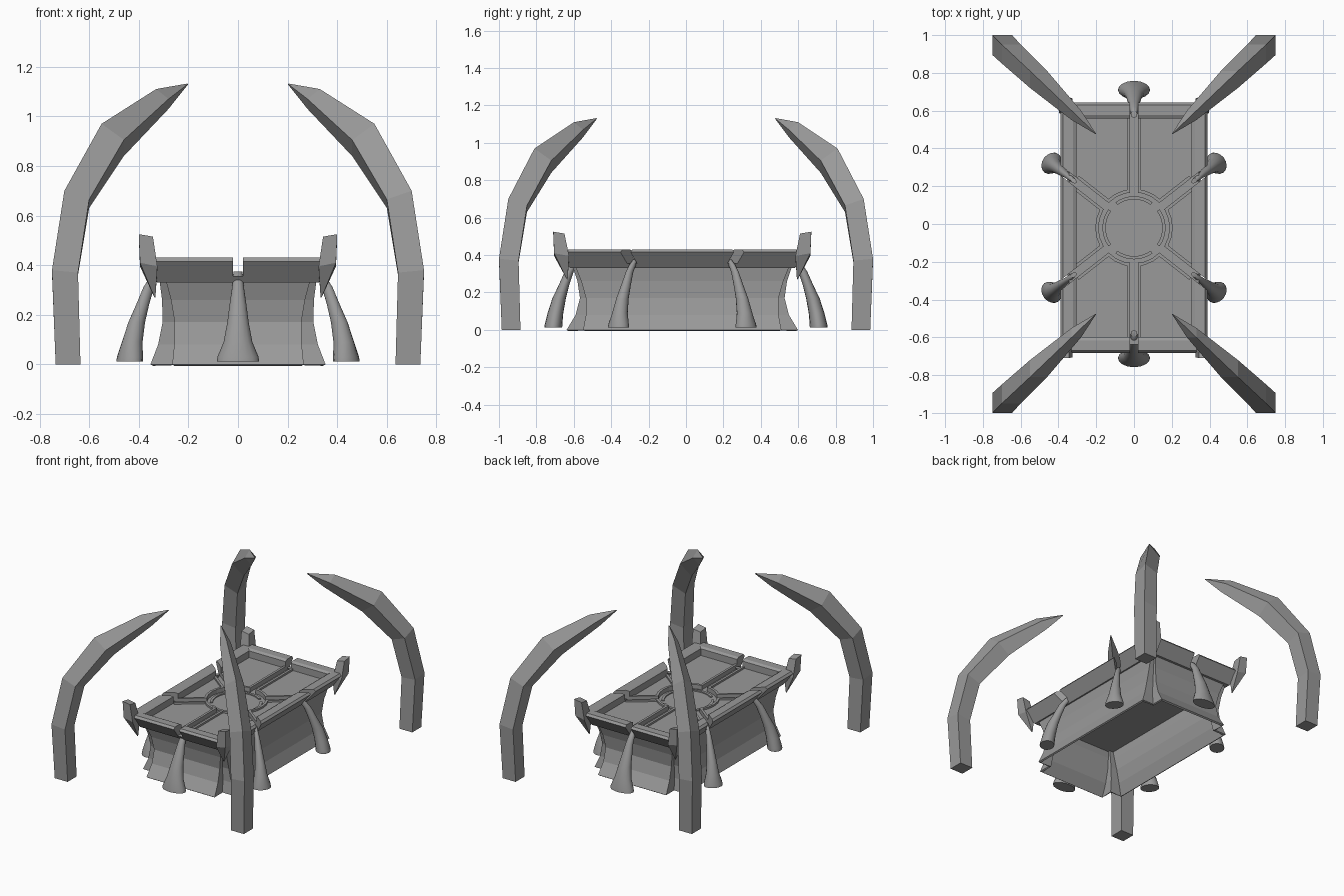
import bpy, bmesh, math
from mathutils import Vector, Matrix

old = bpy.data.objects.get("Cube")
if old:
    bpy.data.objects.remove(old, do_unlink=True)

stone = bpy.data.materials.new("grey_stone")
stone.use_nodes = True
GREY = (0.32, 0.32, 0.32, 1)
stone.diffuse_color = GREY
stone.node_tree.nodes["Principled BSDF"].inputs["Base Color"].default_value = GREY

CY = -0.02            # table centre along y
CHANNEL = math.radians(38)
ANGLES = (math.pi / 2, CHANNEL, math.pi - CHANNEL)


def finish(name, bm):
    bmesh.ops.recalc_face_normals(bm, faces=bm.faces)
    mesh = bpy.data.meshes.new(name)
    bm.to_mesh(mesh)
    bm.free()
    mesh.materials.append(stone)
    ob = bpy.data.objects.new(name, mesh)
    bpy.context.collection.objects.link(ob)
    return ob


def loft(name, rings, cap_start=True, cap_end=True):
    """Skin a list of equal-length point rings."""
    bm = bmesh.new()
    loops = [[bm.verts.new(p) for p in ring] for ring in rings]
    n = len(loops[0])
    for a, b in zip(loops, loops[1:]):
        for i in range(n):
            j = (i + 1) % n
            bm.faces.new((a[i], a[j], b[j], b[i]))
    if cap_start:
        bm.faces.new(loops[0][::-1])
    if cap_end:
        bm.faces.new(loops[-1])
    return finish(name, bm)


def bar(name, angle, width, z0, z1, length):
    bm = bmesh.new()
    m = (Matrix.Translation((0, CY, (z0 + z1) / 2)) @ Matrix.Rotation(angle, 4, 'Z')
         @ Matrix.Diagonal((length, width, z1 - z0, 1)))
    bmesh.ops.create_cube(bm, size=1, matrix=m)
    return finish(name, bm)


def disc(name, radius, z0, z1):
    bm = bmesh.new()
    bmesh.ops.create_cone(bm, cap_ends=True, segments=24, radius1=radius, radius2=radius,
                          depth=z1 - z0, matrix=Matrix.Translation((0, CY, (z0 + z1) / 2)))
    return finish(name, bm)


def corner_column(name, sections, sx, sy, cy=0):
    """Square column leaning along a diagonal: outer corner, inner corner per section."""
    rings = []
    for (ox, oy, oz), (ix, iy, iz) in sections:
        mid = (oz + iz) / 2
        pts = ((ox, oy, oz), (ix, oy, mid), (ix, iy, iz), (ox, iy, mid))
        rings.append([(sx * x, sy * y + cy, z) for x, y, z in pts])
    return loft(name, rings)


# Curved tusks and corner horns
TUSK = (((0.735, 0.985, 0), (0.635, 0.885, 0)),
        ((0.75, 1.0, 0.38), (0.645, 0.895, 0.36)),
        ((0.70, 0.95, 0.70), (0.60, 0.85, 0.63)),
        ((0.55, 0.81, 0.97), (0.46, 0.72, 0.84)),
        ((0.33, 0.60, 1.11), (0.28, 0.55, 1.03)),
        ((0.205, 0.48, 1.132), (0.202, 0.477, 1.128)))
HORN = (((0.337, 0.617, 0.27), (0.333, 0.613, 0.27)),
        ((0.395, 0.685, 0.41), (0.325, 0.605, 0.38)),
        ((0.40, 0.69, 0.525), (0.343, 0.63, 0.505)))
for sx, side in ((1, "left"), (-1, "right")):
    for sy, end in ((-1, "front"), (1, "back")):
        corner_column(f"tusk_{end}_{side}", TUSK, sx, sy)
        corner_column(f"corner_horn_{end}_{side}", HORN, sx, sy, CY)


# Flared hollow body with notched corners
def notched(hx, hy, nx, ny, z):
    quad = [(hx, ny), (nx, ny), (nx, hy)]
    ring = []
    for sx, sy, step in ((1, 1, 1), (-1, 1, -1), (-1, -1, 1), (1, -1, -1)):
        ring += [(sx * x, sy * y + CY, z) for x, y in quad[::step]]
    return ring


body = loft("body_walls", [notched(*r) for r in (
    (0.353, 0.618, 0.265, 0.53, 0), (0.322, 0.57, 0.257, 0.515, 0.08),
    (0.304, 0.547, 0.255, 0.515, 0.17), (0.306, 0.56, 0.27, 0.54, 0.26),
    (0.316, 0.585, 0.29, 0.57, 0.335))], False, False)
wall = body.modifiers.new("thickness", 'SOLIDIFY')
wall.thickness = 0.015
wall.offset = -1

# Table tray with an outward-leaning rim
tray = loft("table_tray", [
    [(sx * hx, sy * hy + CY, z) for sx, sy in ((1, 1), (-1, 1), (-1, -1), (1, -1))]
    for hx, hy, z in ((0.325, 0.60, 0.33), (0.388, 0.662, 0.415), (0.376, 0.65, 0.43),
                      (0.322, 0.596, 0.43), (0.304, 0.578, 0.42), (0.304, 0.578, 0.373))])

# Raised lips beside the channels and around the hub
targets = [tray, disc("hub_lip", 0.205, 0.36, 0.386)]
for k, angle in enumerate(ANGLES):
    targets.append(bar(f"channel_lip_{k + 1}", angle, 0.075, 0.36, 0.386,
                       1.2 if k == 0 else 0.8))

# Cutters carve the channels and hub recess
cutters = [bar(f"channel_cutter_{k + 1}", a, 0.042, 0.356, 0.6, 1.6)
           for k, a in enumerate(ANGLES)]
cutters.append(disc("hub_cutter", 0.188, 0.356, 0.6))
for ob in targets:
    for c in cutters:
        cut = ob.modifiers.new("cut", 'BOOLEAN')
        cut.operation = 'DIFFERENCE'
        cut.solver = 'EXACT'
        cut.object = c
for c in cutters:
    c.hide_render = True
    c.hide_set(True)

# Thin curved inlays on the hub
for q in range(4):
    rings = []
    for i in range(9):
        a = math.radians(q * 90 - 36 + i * 9)
        rings.append([(r * math.cos(a), r * math.sin(a) + CY, z)
                      for r, z in ((0.15, 0.35), (0.167, 0.35), (0.167, 0.364), (0.15, 0.364))])
    loft(f"hub_inlay_{q + 1}", rings)

# Legs: reach fraction, height, half width, half depth
LEG = ((1.0, 0.012, 0.085, 0.048), (0.98, 0.03, 0.083, 0.047), (0.88, 0.09, 0.058, 0.042),
       (0.68, 0.17, 0.043, 0.036), (0.42, 0.24, 0.034, 0.028), (0.15, 0.31, 0.024, 0.024),
       (-0.1, 0.35, 0.02, 0.022), (-0.3, 0.375, 0.017, 0.018))


def leg(name, angle, base, reach, cy, slim):
    d = Vector((math.cos(angle), math.sin(angle), 0))
    n = Vector((-d.y, d.x, 0))
    rings = []
    for t, z, w, depth in LEG:
        centre = d * (base + t * reach) + Vector((0, cy, z))
        rings.append([centre + d * depth * math.cos(u) + n * w * slim * math.sin(u)
                      for u in (2 * math.pi * i / 16 for i in range(16))])
    ob = loft(name, rings)
    bpy.ops.object.select_all(action='DESELECT')
    ob.select_set(True)
    bpy.context.view_layer.objects.active = ob
    bpy.ops.object.shade_smooth_by_angle(angle=math.radians(50))


leg("leg_back", math.pi / 2, 0.61, 0.10, 0, 1)
leg("leg_front", -math.pi / 2, 0.61, 0.10, 0, 1)
for label, angle in (("back_left", CHANNEL), ("back_right", math.pi - CHANNEL),
                     ("front_left", -CHANNEL), ("front_right", math.pi + CHANNEL)):
    leg("leg_" + label, angle, 0.44, 0.115, CY, 0.72)
